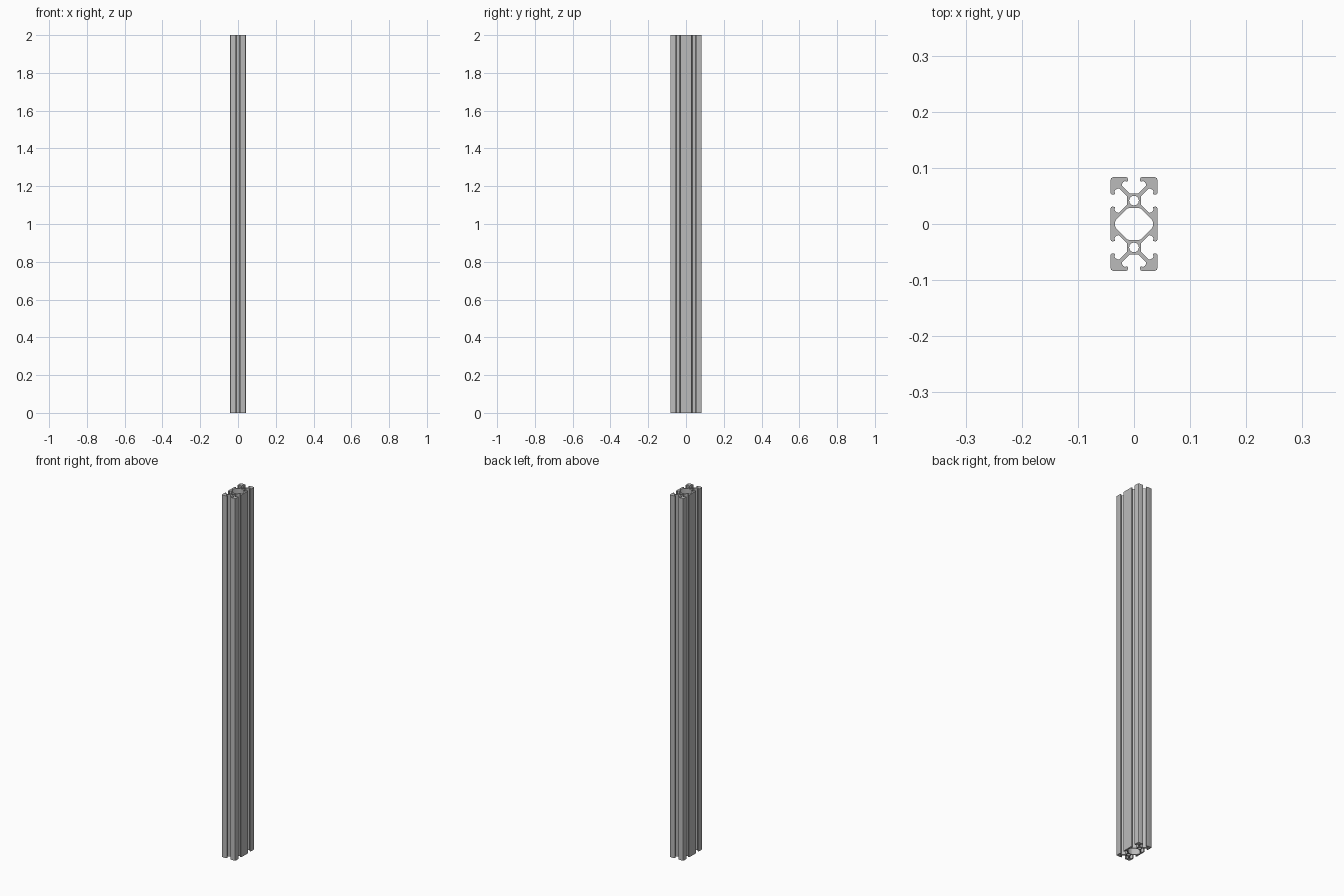
import bpy
import bmesh
import math

if "Cube" in bpy.data.objects:
    bpy.data.objects.remove(bpy.data.objects["Cube"], do_unlink=True)

UNIT = 1 / 12      # one profile cell is this wide
LENGTH = 2.0

aluminium = bpy.data.materials.new("aluminium_grey")
aluminium.use_nodes = True
aluminium.diffuse_color = (0.5, 0.5, 0.5, 1)
aluminium.node_tree.nodes["Principled BSDF"].inputs["Base Color"].default_value = (0.5, 0.5, 0.5, 1)

# Half of one slot, from hub face along the web, around the lip, to the outer face
slot = [(0.094, 0.155), (0.262, 0.323), (0.25, 0.37), (0.225, 0.40),
        (0.19, 0.42), (0.155, 0.405), (0.135, 0.415), (0.128, 0.45),
        (0.135, 0.485), (0.16, 0.5)]
corner = [(0.45, 0.5), (0.485, 0.485), (0.5, 0.45)]

# Quarter outline: end slot half, corner, then a whole side slot
side = [(v, u) for u, v in reversed(slot)]
quarter = slot + corner + side + [(u, -v) for u, v in reversed(side)]
quarter = [(u, v + 0.5) for u, v in quarter]


def mirror_loop(points):
    """Complete a quarter outline (top to right) into a closed loop."""
    half = points + [(x, -y) for x, y in reversed(points)]
    return half + [(-x, y) for x, y in reversed(half)]


def circle(cy, radius, count=32):
    steps = [2 * math.pi * i / count for i in range(count)]
    return [(radius * math.cos(a), cy + radius * math.sin(a)) for a in steps]


# Outer outline, central cavity and two round bores
cavity = [(0.10, 0.345), (0.15, 0.325), (0.385, 0.09), (0.41, 0.04)]
loops = [mirror_loop(quarter), mirror_loop(cavity), circle(0.5, 0.1025), circle(-0.5, 0.1025)]

bm = bmesh.new()
for loop in loops:
    verts = [bm.verts.new((x * UNIT, y * UNIT, 0)) for x, y in loop]
    for a, b in zip(verts, verts[1:] + verts[:1]):
        bm.edges.new((a, b))

# Fill the section around its holes and extrude it upwards
bmesh.ops.triangle_fill(bm, use_beauty=True, use_dissolve=False, edges=bm.edges[:])
result = bmesh.ops.extrude_face_region(bm, geom=bm.faces[:], use_keep_orig=True)
top = [g for g in result["geom"] if isinstance(g, bmesh.types.BMVert)]
bmesh.ops.translate(bm, verts=top, vec=(0, 0, LENGTH))
bmesh.ops.recalc_face_normals(bm, faces=bm.faces[:])

mesh = bpy.data.meshes.new("slotted_rail")
bm.to_mesh(mesh)
bm.free()
mesh.materials.append(aluminium)
rail = bpy.data.objects.new("slotted_rail", mesh)
bpy.context.collection.objects.link(rail)

bpy.ops.object.select_all(action='DESELECT')
rail.select_set(True)
bpy.context.view_layer.objects.active = rail
bpy.ops.object.shade_smooth_by_angle(angle=math.radians(30))
